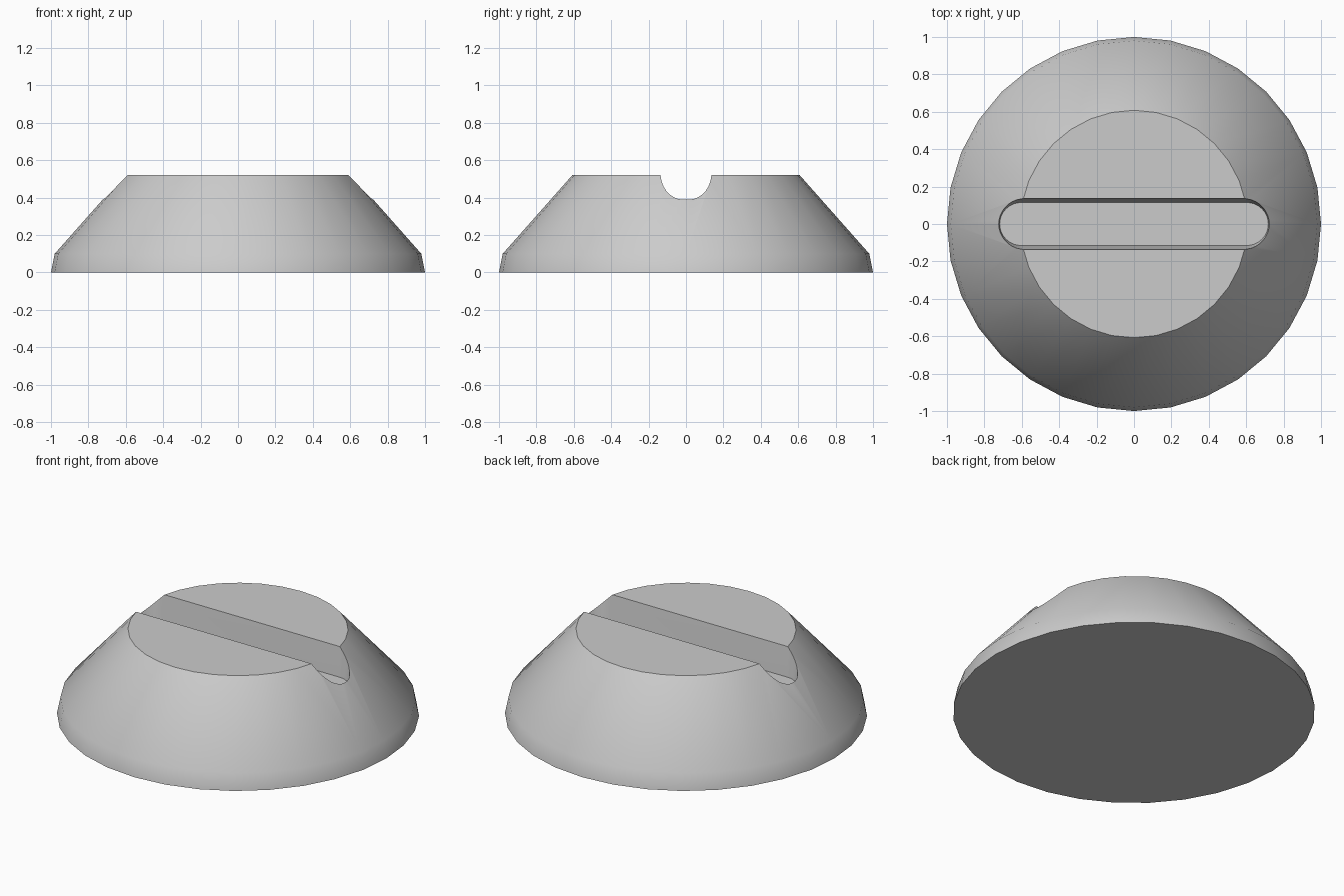
import bpy
import bmesh
from math import cos, sin, pi, radians

cube = bpy.data.objects.get("Cube")
if cube:
    bpy.data.objects.remove(cube, do_unlink=True)

grey = bpy.data.materials.new("light_grey")
grey.use_nodes = True
grey.diffuse_color = (0.6, 0.6, 0.6, 1)
grey.node_tree.nodes["Principled BSDF"].inputs["Base Color"].default_value = (0.6, 0.6, 0.6, 1)


def loft(name, rings):
    """Closed solid through equal-length rings of points, bottom to top."""
    bm = bmesh.new()
    loops = [[bm.verts.new(p) for p in ring] for ring in rings]
    n = len(loops[0])
    for low, high in zip(loops, loops[1:]):
        for i in range(n):
            j = (i + 1) % n
            bm.faces.new((low[i], low[j], high[j], high[i]))
    bm.faces.new(loops[0][::-1])
    bm.faces.new(loops[-1])
    mesh = bpy.data.meshes.new(name)
    bm.to_mesh(mesh)
    bm.free()
    mesh.materials.append(grey)
    obj = bpy.data.objects.new(name, mesh)
    bpy.context.collection.objects.link(obj)
    return obj


def circle(r, z, sides=32):
    return [(r * cos(2 * pi * i / sides), r * sin(2 * pi * i / sides), z) for i in range(sides)]


def stadium(r, z, half=0.603, steps=16):
    """Slot outline: two half circles joined by straight sides."""
    points = []
    for side in (1, -1):
        for i in range(steps + 1):
            a = -pi / 2 + pi * i / steps
            points.append((side * (half + r * cos(a)), side * r * sin(a), z))
    return points


# Tapered round body with a steep foot
body = loft("screw_head", [circle(1.0, 0), circle(0.98, 0.1), circle(0.608, 0.52)])

# Slot with slightly drafted walls and a flat floor
floor_z, top_z = 0.345, 0.52
floor_r, top_r = 0.115, 0.136
above = 0.1
draft = (top_r - floor_r) / (top_z - floor_z)
cutter = loft("slot_cutter", [stadium(floor_r, floor_z),
                              stadium(top_r + draft * above, top_z + above)])

cut = body.modifiers.new("slot", "BOOLEAN")
cut.operation = "DIFFERENCE"
cut.solver = "EXACT"
cut.object = cutter

# Apply the cut, then smooth the round sides while keeping rims sharp
bpy.ops.object.select_all(action="DESELECT")
body.select_set(True)
bpy.context.view_layer.objects.active = body
bpy.ops.object.modifier_apply(modifier=cut.name)
bpy.data.objects.remove(cutter, do_unlink=True)
bpy.ops.object.shade_smooth_by_angle(angle=radians(38))
